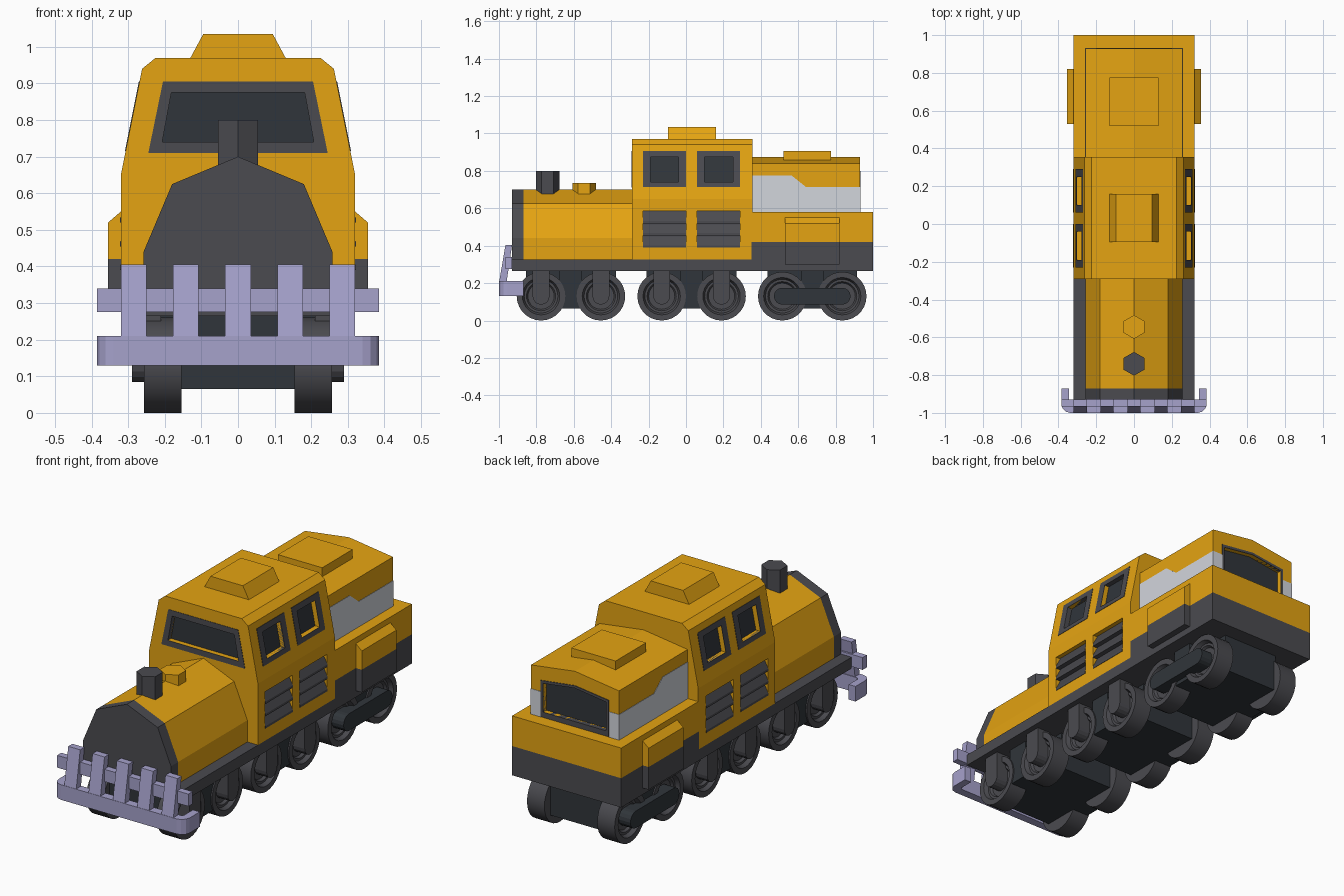
import bpy, bmesh, math
from mathutils import Vector

if "Cube" in bpy.data.objects:
    bpy.data.objects.remove(bpy.data.objects["Cube"])


def material(name, rgb):
    m = bpy.data.materials.new(name)
    m.diffuse_color = (*rgb, 1)
    m.use_nodes = True
    m.node_tree.nodes["Principled BSDF"].inputs["Base Color"].default_value = m.diffuse_color
    return m


YELLOW = material("yellow_paint", (0.78, 0.37, 0.006))
DARK = material("dark_grey", (0.07, 0.07, 0.08))
BLACK = material("blue_black", (0.03, 0.036, 0.043))
LILAC = material("lilac_metal", (0.38, 0.36, 0.6))
WHITE = material("pale_grey", (0.65, 0.67, 0.72))


def finish(name, bm, mat, mirror=False):
    bmesh.ops.recalc_face_normals(bm, faces=bm.faces)
    me = bpy.data.meshes.new(name)
    bm.to_mesh(me)
    bm.free()
    ob = bpy.data.objects.new(name, me)
    bpy.context.collection.objects.link(ob)
    if mat:
        me.materials.append(mat)
    if mirror:
        ob.modifiers.new("mirror", 'MIRROR')
    return ob


def prism(name, pts, vec, mat, mirror=False):
    """Extrude a 3D polygon along a vector."""
    bm = bmesh.new()
    face = bm.faces.new([bm.verts.new(p) for p in pts])
    ext = bmesh.ops.extrude_face_region(bm, geom=[face], use_keep_orig=True)
    bmesh.ops.translate(bm, vec=vec, verts=[v for v in ext["geom"] if isinstance(v, bmesh.types.BMVert)])
    return finish(name, bm, mat, mirror)


def box(name, x0, x1, y0, y1, z0, z1, mat, mirror=False):
    return prism(name, [(x0, y0, z0), (x1, y0, z0), (x1, y1, z0), (x0, y1, z0)], (0, 0, z1 - z0), mat, mirror)


def section(name, half, y0, y1, mat):
    """Symmetric cross-section (x, z) swept along y."""
    pts = half + [(-x, z) for x, z in reversed(half) if x > 0]
    return prism(name, [(x, y0, z) for x, z in pts], (0, y1 - y0, 0), mat)


def side(name, yz, x0, x1, mat):
    """Mirrored side plate from a (y, z) outline."""
    return prism(name, [(x0, y, z) for y, z in yz], (x1 - x0, 0, 0), mat, True)


def rect(a, b, c, d):
    return [(a, c), (b, c), (b, d), (a, d)]


def cut(body, cutter):
    m = body.modifiers.new("cut", 'BOOLEAN')
    m.object = cutter
    m.solver = 'EXACT'


def cutter_of(name, pts, inward, mirror):
    c = prism(name, [p - inward * 0.05 for p in pts], inward * 0.08, None, mirror)
    c.hide_render = True
    c.display_type = 'WIRE'
    return c


def window(name, outer, inner, place, inward, body, mirror=False):
    """Flush frame, recess cut into the body, and a sunken pane."""
    inward = Vector(inward)
    o = [Vector(place(*p)) for p in outer]
    i = [Vector(place(*p)) for p in inner]
    frame = prism(name + "_frame", o, inward * 0.04, DARK, mirror)
    cutter = cutter_of(name + "_cutter", i, inward, mirror)
    cut(frame, cutter)
    cut(body, cutter)
    prism(name + "_glass", [p + inward * 0.027 for p in i], inward * 0.008, BLACK, mirror)


# Chassis and rear deck
box("chassis", -0.32, 0.32, -0.93, 0.36, 0.265, 0.325, DARK)
box("rear_frame", -0.32, 0.32, 0.35, 1.0, 0.265, 0.42, DARK)
box("rear_deck", -0.32, 0.32, 0.35, 1.0, 0.42, 0.58, YELLOW)

# Side lockers
box("locker_base", 0.31, 0.355, 0.53, 0.82, 0.30, 0.42, DARK, True)
prism("locker_top", [(x, 0.53, z) for x, z in [(0.31, 0.42), (0.355, 0.42), (0.355, 0.52), (0.32, 0.55), (0.31, 0.55)]],
      (0, 0.29, 0), YELLOW, True)

# Front hood with chimney and dome
hood = [(0.258, 0.325), (0.258, 0.44), (0.18, 0.625), (0, 0.70)]
section("front_hood", hood, -0.87, -0.28, YELLOW)
section("hood_nose", hood, -0.93, -0.87, DARK)
for name, y, z, mat in [("chimney", -0.74, 0.80, DARK), ("steam_dome", -0.545, 0.735, YELLOW)]:
    hexagon = [(0.063 * math.sin(a * math.pi / 3), y + 0.063 * math.cos(a * math.pi / 3), 0.66) for a in range(6)]
    prism(name, hexagon, (0, 0, z - 0.66), mat)

# Cab and roof vent
cab = section("cab", [(0.32, 0.325), (0.32, 0.65), (0.262, 0.94), (0.225, 0.97)], -0.29, 0.355, YELLOW)
section("roof_vent", [(0.13, 0.965), (0.13, 0.97), (0.095, 1.035)], -0.095, 0.16, YELLOW)


def cab_wall(y, z):
    return (0.322 - max(0, z - 0.65) * 0.2, y, z)


window("windshield", [(-0.245, 0.71), (0.245, 0.71), (0.205, 0.905), (-0.205, 0.905)],
       [(-0.207, 0.74), (0.207, 0.74), (0.182, 0.875), (-0.182, 0.875)],
       lambda x, z: (x, -0.292, z), (0, 1, 0), cab)

# Side windows with louvres below
for n, y in enumerate((-0.23, 0.06)):
    window(f"side_window_{n}", rect(y, y + 0.23, 0.715, 0.905), rect(y + 0.04, y + 0.19, 0.74, 0.875),
           cab_wall, (-1, 0, 0), cab, True)
    hole = [Vector(cab_wall(*p)) for p in rect(y, y + 0.23, 0.39, 0.585)]
    cut(cab, cutter_of(f"louvre_cutter_{n}", hole, Vector((-1, 0, 0)), True))
    box(f"louvre_back_{n}", 0.28, 0.296, y, y + 0.23, 0.39, 0.585, DARK, True)
    for k in range(3):
        z = 0.39 + k * 0.065
        prism(f"louvre_slat_{n}_{k}", [(0.294, y, z), (0.322, y, z), (0.322, y, z + 0.012), (0.294, y, z + 0.063)],
              (0, 0.23, 0), DARK, True)

# Rear hood, pale stripe, hatch and rear window
rear = section("rear_hood", [(0.258, 0.57), (0.258, 0.84), (0, 0.875)], 0.35, 0.93, YELLOW)
side("pale_side_stripe", [(0.35, 0.58), (0.932, 0.58), (0.932, 0.715), (0.64, 0.715), (0.565, 0.775), (0.35, 0.775)],
     0.25, 0.26, WHITE)
box("pale_rear_stripe", 0.2, 0.26, 0.92, 0.932, 0.58, 0.715, WHITE, True)
box("rear_hatch", -0.13, 0.13, 0.52, 0.775, 0.85, 0.905, YELLOW)
window("rear_window", [(-0.2, 0.582), (0.2, 0.582), (0.2, 0.775), (0, 0.8), (-0.2, 0.775)],
       [(-0.185, 0.61), (0.185, 0.61), (0.185, 0.762), (0, 0.787), (-0.185, 0.762)],
       lambda x, z: (x, 0.933, z), (0, -1, 0), rear)

# Front guard: curved bumper, cross rail and five bars
outer = [(0.385, -0.87), (0.385, -0.955), (0.378, -0.977), (0.362, -0.993), (0.34, -1.0)]
inner = [(0.335, -0.955), (0.345, -0.945), (0.345, -0.87)]
plan = outer + [(-x, y) for x, y in reversed(outer)] + [(-x, y) for x, y in reversed(inner)] + inner
prism("bumper", [(x, y, 0.13) for x, y in plan], (0, 0, 0.08), LILAC)
box("guard_rail", -0.385, 0.385, -0.965, -0.93, 0.275, 0.34, LILAC)
for k in range(-2, 3):
    x = k * 0.1425 - 0.035
    prism(f"guard_bar_{k + 2}", [(x, y, z) for y, z in [(-1, 0.2), (-0.965, 0.405), (-0.93, 0.405), (-0.96, 0.2)]],
          (0.07, 0, 0), LILAC)

# Wheel, lathed around x
bm = bmesh.new()
prof = [(0.155, 0), (0.155, 0.13), (0.257, 0.13), (0.257, 0.1), (0.235, 0.09), (0.235, 0.078), (0.222, 0.07), (0.222, 0)]
vs = [bm.verts.new((x, 0, r)) for x, r in prof]
es = [bm.edges.new(e) for e in zip(vs, vs[1:])]
bmesh.ops.spin(bm, geom=vs + es, axis=(1, 0, 0), cent=(0, 0, 0), angle=math.tau, steps=28)
bmesh.ops.remove_doubles(bm, verts=bm.verts, dist=1e-4)
wheel = finish("wheel_pair_0", bm, DARK, True)
bpy.context.view_layer.objects.active = wheel
wheel.select_set(True)
bpy.ops.object.shade_smooth_by_angle(angle=math.radians(30))


def arc(y, a0, a1, r=0.045):
    return [(y + r * math.cos(math.radians(a0 + (a1 - a0) * t / 8)),
             0.13 + r * math.sin(math.radians(a0 + (a1 - a0) * t / 8))) for t in range(9)]


# Wheels, axle hangers, trucks and rear side rods
wheel_y = [-0.775, -0.455, -0.13, 0.19, 0.515, 0.835]
for n, y in enumerate(wheel_y):
    w = wheel
    if n:
        w = wheel.copy()
        w.name = f"wheel_pair_{n}"
        bpy.context.collection.objects.link(w)
    w.location = (0, y, 0.13)
    if n < 4:
        side(f"axle_hanger_{n}", arc(y, 180, 360) + [(y + 0.045, 0.27), (y - 0.045, 0.27)], 0.21, 0.29, DARK)
    if n % 2 == 0:
        m = y + 0.16
        box(f"truck_{n // 2}", -0.165, 0.165, m - 0.24, m + 0.24, 0.065, 0.27, BLACK)
        box(f"truck_side_{n // 2}", 0.15, 0.25, m - 0.06, m + 0.06, 0.065, 0.27, BLACK, True)
side("side_rod", arc(wheel_y[4], 90, 270) + arc(wheel_y[5], -90, 90), 0.21, 0.29, BLACK)
